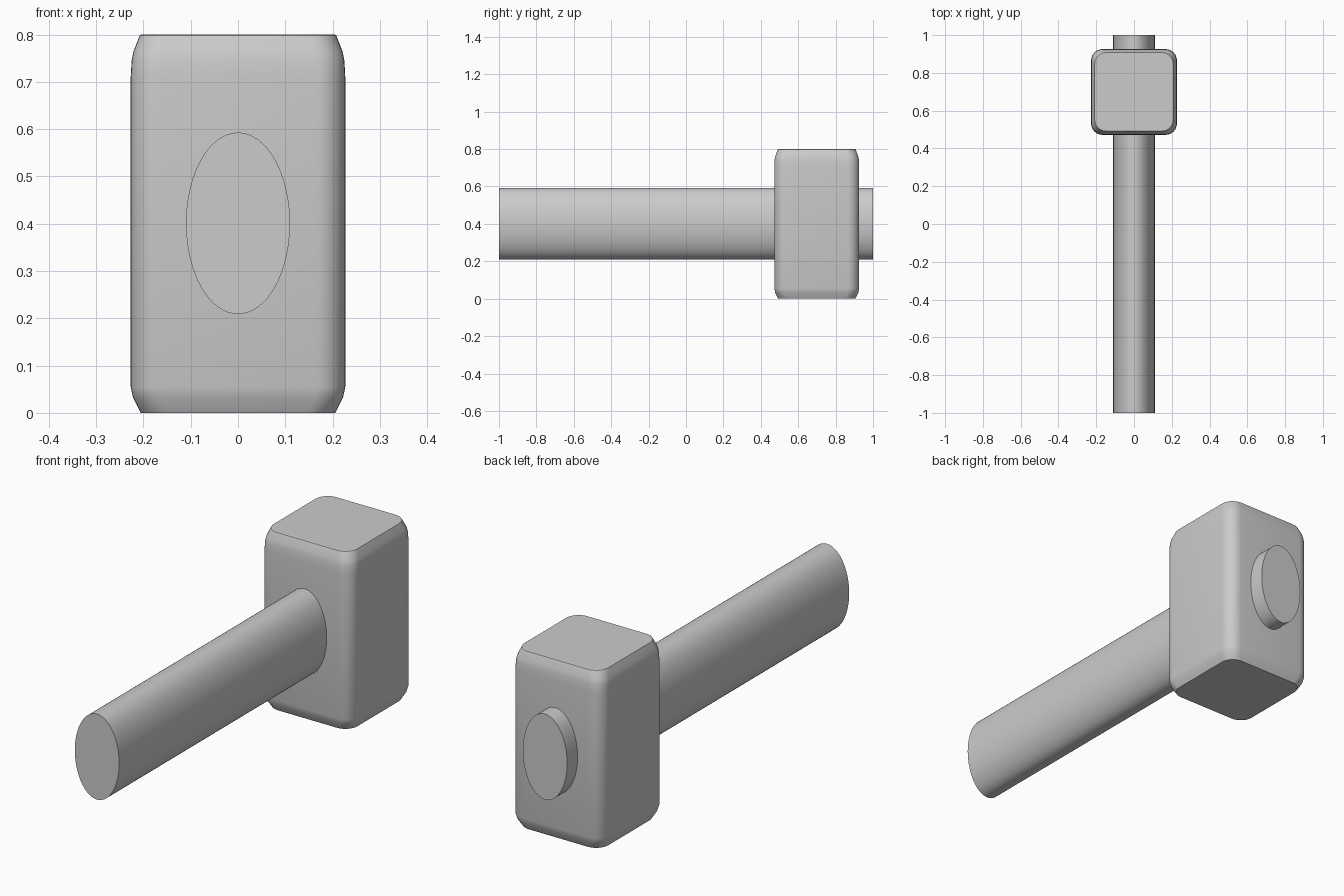
import bpy, bmesh, math

default = bpy.data.objects.get("Cube")
if default:
    bpy.data.objects.remove(default, do_unlink=True)

grey = bpy.data.materials.new("plain grey")
grey.use_nodes = True
colour = (0.6, 0.6, 0.6, 1)
grey.diffuse_color = colour
grey.node_tree.nodes["Principled BSDF"].inputs["Base Color"].default_value = colour


def loft(name, rings, angle):
    """Skin a stack of closed rings, cap both ends and shade smoothly."""
    bm = bmesh.new()
    loops = [[bm.verts.new(p) for p in ring] for ring in rings]
    n = len(loops[0])
    for low, high in zip(loops, loops[1:]):
        for i in range(n):
            j = (i + 1) % n
            bm.faces.new((low[i], low[j], high[j], high[i]))
    bm.faces.new(loops[0][::-1])
    bm.faces.new(loops[-1])
    bmesh.ops.recalc_face_normals(bm, faces=bm.faces)
    mesh = bpy.data.meshes.new(name)
    bm.to_mesh(mesh)
    bm.free()
    mesh.materials.append(grey)
    obj = bpy.data.objects.new(name, mesh)
    bpy.context.collection.objects.link(obj)
    bpy.ops.object.select_all(action="DESELECT")
    obj.select_set(True)
    bpy.context.view_layer.objects.active = obj
    bpy.ops.object.shade_smooth_by_angle(angle=math.radians(angle))
    return obj


def rounded_square(half, radius, z, centre_y, steps=8):
    points = []
    for corner in range(4):
        mid = math.radians(45 + 90 * corner)
        cx = math.copysign(half - radius, math.cos(mid))
        cy = math.copysign(half - radius, math.sin(mid))
        for s in range(steps + 1):
            a = math.radians(90 * (corner + s / steps))
            points.append((cx + radius * math.cos(a),
                           centre_y + cy + radius * math.sin(a), z))
    return points


def ellipse(rx, rz, y, centre_z, sides=64):
    turns = [2 * math.pi * i / sides for i in range(sides)]
    return [(rx * math.cos(a), y, centre_z + rz * math.sin(a)) for a in turns]


# Hammer head: rounded block with chamfered striking faces
profile = [(0, 0.206), (0.032, 0.222), (0.055, 0.227), (0.71, 0.227),
           (0.745, 0.225), (0.765, 0.221), (0.798, 0.208), (0.8, 0.205)]
loft("hammer_head", [rounded_square(h, 0.06, z, 0.699) for z, h in profile], 24)

# Oval handle passing right through the head
loft("handle", [ellipse(0.11, 0.192, y, 0.401) for y in (-1, 1)], 40)
